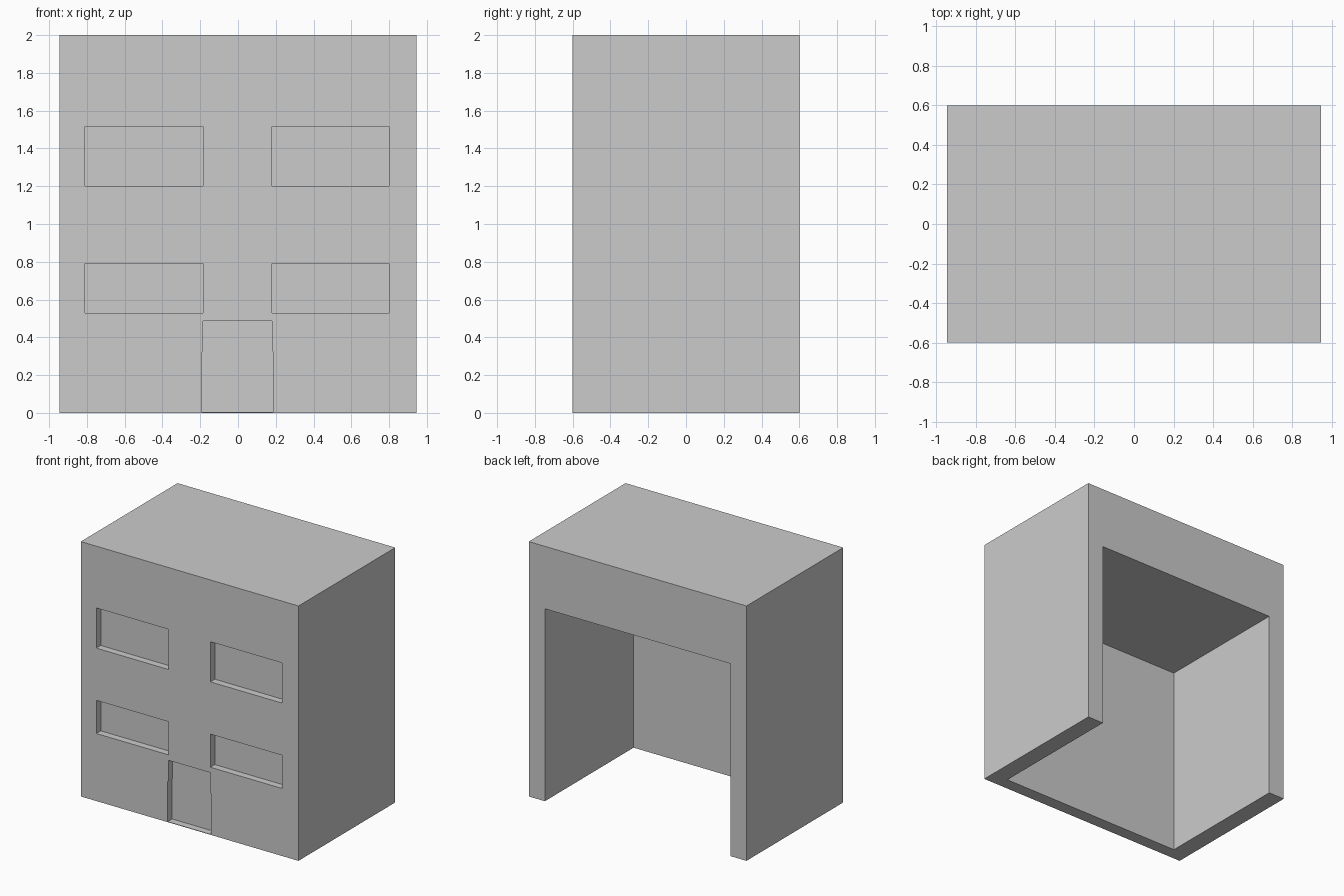
import bpy, bmesh

if "Cube" in bpy.data.objects:
    bpy.data.objects.remove(bpy.data.objects["Cube"])

HX, HY, H = 0.945, 0.6, 2.0
RECESS = 0.055


def prism(name, profile, y0, y1):
    """Extrude an (x, z) outline from y0 to y1."""
    bm = bmesh.new()
    face = bm.faces.new([bm.verts.new((x, y0, z)) for x, z in profile])
    ext = bmesh.ops.extrude_face_region(bm, geom=[face])
    moved = [v for v in ext["geom"] if isinstance(v, bmesh.types.BMVert)]
    bmesh.ops.translate(bm, verts=moved, vec=(0, y1 - y0, 0))
    bmesh.ops.recalc_face_normals(bm, faces=bm.faces)
    mesh = bpy.data.meshes.new(name)
    bm.to_mesh(mesh)
    bm.free()
    obj = bpy.data.objects.new(name, mesh)
    bpy.context.collection.objects.link(obj)
    return obj


def rect(x0, x1, z0, z1):
    return [(x0, z0), (x1, z0), (x1, z1), (x0, z1)]


# Building block
building = prism("building_shell", rect(-HX, HX, 0, H), -HY, HY)

# Interior, open at the back and the bottom
cutters = [prism("interior_cutter", rect(-0.805, 0.805, -0.2, 1.51), -0.5, HY + 0.2)]

# Shallow window recesses: two floors, two columns
for floor, (z0, z1) in (("lower", (0.53, 0.79)), ("upper", (1.2, 1.515))):
    for side, (x0, x1) in (("left", (-0.81, -0.185)), ("right", (0.18, 0.80))):
        cutters.append(prism(f"{floor}_{side}_window_cutter", rect(x0, x1, z0, z1),
                             -HY - 0.1, -HY + RECESS))

# Door recess, slightly wider at the foot, with a thin threshold
door = [(-0.19, 0.004), (0.186, 0.004), (0.186, 0.32),
        (0.181, 0.33), (0.181, 0.487), (-0.185, 0.487), (-0.185, 0.33), (-0.19, 0.32)]
cutters.append(prism("door_cutter", door, -HY - 0.1, -HY + RECESS))

# Carve the openings
for cutter in cutters:
    cutter.hide_render = True
    cutter.display_type = 'WIRE'
    mod = building.modifiers.new(cutter.name, 'BOOLEAN')
    mod.operation = 'DIFFERENCE'
    mod.solver = 'EXACT'
    mod.object = cutter
